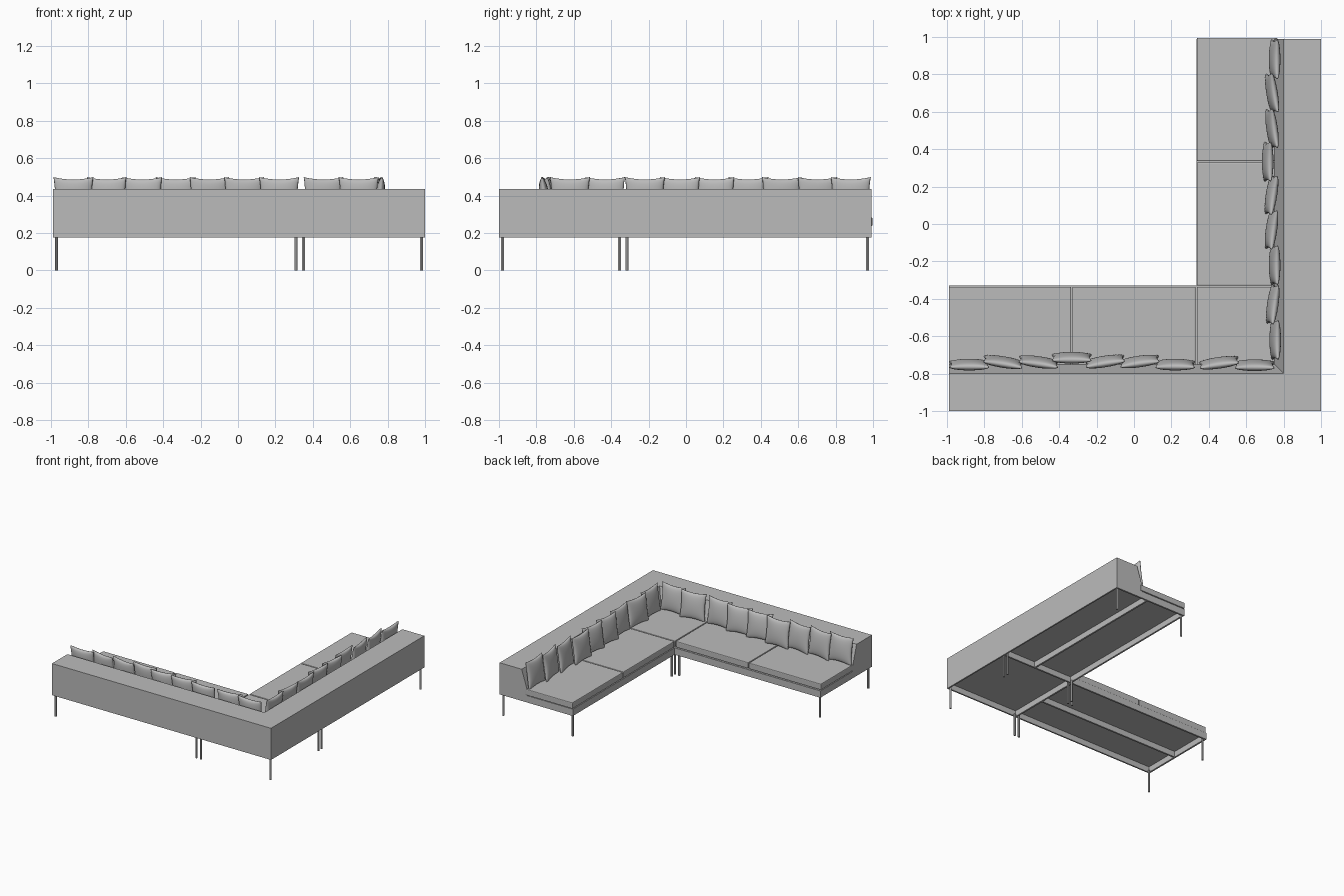
import bpy, bmesh, math
from mathutils import Matrix, Vector

if "Cube" in bpy.data.objects:
    bpy.data.objects.remove(bpy.data.objects["Cube"])

grey = bpy.data.materials.new("grey fabric")
grey.diffuse_color = (0.5, 0.5, 0.5, 1)
grey.use_nodes = True
grey.node_tree.nodes["Principled BSDF"].inputs["Base Color"].default_value = grey.diffuse_color


def add_object(name, bm, smooth=False):
    bmesh.ops.recalc_face_normals(bm, faces=bm.faces)
    for f in bm.faces:
        f.smooth = smooth
    mesh = bpy.data.meshes.new(name)
    bm.to_mesh(mesh)
    bm.free()
    mesh.materials.append(grey)
    ob = bpy.data.objects.new(name, mesh)
    bpy.context.collection.objects.link(ob)
    return ob


def box(name, x0, x1, y0, y1, z0, z1, bevel=0):
    bm = bmesh.new()
    bmesh.ops.create_cube(bm, size=1)
    for v in bm.verts:
        v.co = (x0 + (v.co.x + .5) * (x1 - x0), y0 + (v.co.y + .5) * (y1 - y0),
                z0 + (v.co.z + .5) * (z1 - z0))
    if bevel:
        bmesh.ops.bevel(bm, geom=bm.edges[:], offset=bevel, segments=2,
                        profile=.5, affect='EDGES')
    return add_object(name, bm)


# L-shaped backrest: sloped profile swept round the mitred corner
profile = [(0, .175), (0, .435), (.2, .435), (.25, .28), (.25, .222), (.012, .222), (.012, .175)]
bm = bmesh.new()
rings = []
for place in (lambda d: (-.99, -1 + d), lambda d: (1 - d, -1 + d), lambda d: (1 - d, .99)):
    rings.append([bm.verts.new((*place(d), z)) for d, z in profile])
n = len(profile)
for a, b in zip(rings, rings[1:]):
    for i in range(n):
        bm.faces.new((a[i], a[(i + 1) % n], b[(i + 1) % n], b[i]))
bm.faces.new(rings[0])
bm.faces.new(rings[-1])
add_object("backrest", bm)

# recessed base panels
box("base_panel_front", -.985, .76, -.78, -.335, .222, .232)
box("base_panel_side", .34, .76, -.34, .985, .222, .232)

# frame rails under the seats
R = .014
rails = [(-.99, .335, -.33 - R, -.33), (-.99, -.99 + R, -.995, -.33),
         (.335 - R, .335, -.995, -.33), (-.99, .335, -.70, -.70 + R),
         (.335, .335 + R, -.33, .99), (.335, .995, .99 - R, .99),
         (.335, .995, -.33 - R, -.33), (.70 - R, .70, -.33, .99)]
for x0, x1, y0, y1 in rails:
    box("frame_rail", x0, x1, y0, y1, .175, .231)

# seat cushions
G = .003
for x0, x1, y0, y1 in [(-.993, -.333, -.77, -.333), (-.333, .333, -.77, -.333),
                       (.333, .77, -.77, -.333), (.333, .77, -.333, .333),
                       (.333, .77, .333, .998)]:
    box("seat_cushion", x0 + G, x1 - G, y0 + G, y1 - G, .235, .285, .006)

# slim legs
legs = [(-.97, -.98), (-.97, -.355), (.31, -.98), (.31, -.355), (.35, -.98), (.35, -.355),
        (.98, -.98), (.98, -.355), (.98, -.315), (.35, -.315), (.35, .97), (.98, .97)]
for x, y in legs:
    bm = bmesh.new()
    bmesh.ops.create_cone(bm, cap_ends=True, segments=12, radius1=.008, radius2=.008, depth=.185,
                          matrix=Matrix.Translation((x, y, .0925)))
    ob = add_object("leg", bm, True)
    bpy.context.view_layer.objects.active = ob
    ob.select_set(True)
    bpy.ops.object.shade_smooth_by_angle()
    ob.select_set(False)


# throw pillows: puffed grid with pinched corners
def pillow(matrix, w=.107, h=.112, t=.027, n=14):
    bm = bmesh.new()
    for side in (-1, 1):
        grid = []
        for j in range(n + 1):
            row = []
            for i in range(n + 1):
                u = math.sin(math.pi / 2 * (2 * i / n - 1))
                v = math.sin(math.pi / 2 * (2 * j / n - 1))
                puff = (max(0, 1 - u * u) * max(0, 1 - v * v)) ** .38
                row.append(bm.verts.new((u * w * (1 - .09 * (1 - v * v)), side * t * puff,
                                         v * h * (1 - .12 * (1 - u * u)))))
            grid.append(row)
        for j in range(n):
            for i in range(n):
                bm.faces.new((grid[j][i], grid[j][i + 1], grid[j + 1][i + 1], grid[j + 1][i]))
    bmesh.ops.remove_doubles(bm, verts=bm.verts, dist=1e-5)
    bm.transform(matrix)
    add_object("pillow", bm, True)


# the same row along each wing, reflected across the corner diagonal
row = [(-.88, -.752, 0), (-.70, -.738, -9), (-.51, -.738, -8), (-.333, -.715, 0), (-.155, -.735, 9),
       (.03, -.735, 8), (.22, -.752, 0), (.455, -.742, 8), (.645, -.755, 0)]
mirror = Matrix(((0, -1, 0, 0), (-1, 0, 0, 0), (0, 0, 1, 0), (0, 0, 0, 1)))
for k, (x, y, a) in enumerate(row):
    for wing in (0, 1):
        shift = .025 if wing and x > .3 else 0
        m = (Matrix.Translation((x - shift, y, .388)) @ Matrix.Rotation(math.radians(a), 4, 'Z')
             @ Matrix.Rotation(math.radians(8), 4, 'X'))
        pillow(mirror @ m if wing else m)
